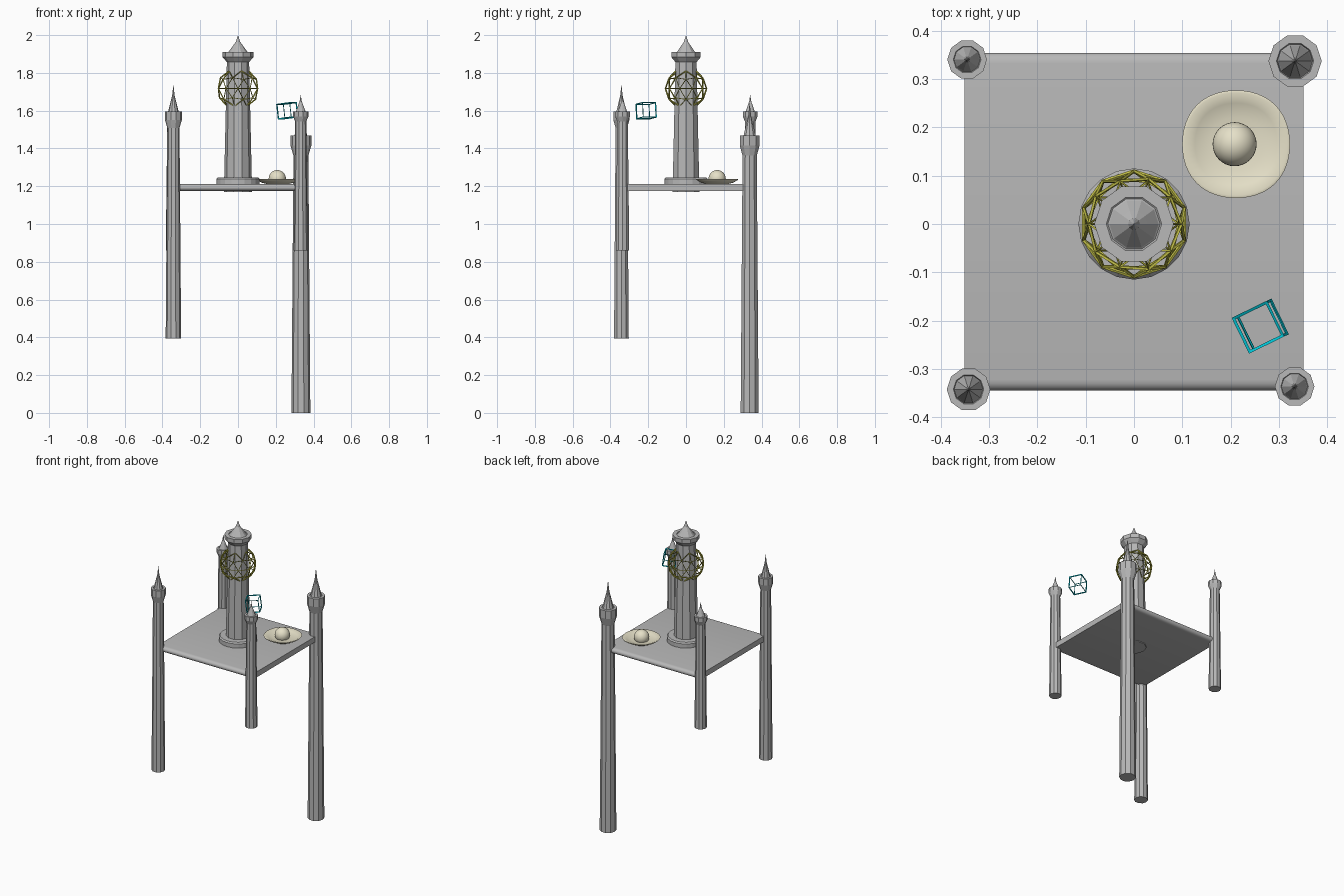
import bpy, bmesh, math

if "Cube" in bpy.data.objects:
    bpy.data.objects.remove(bpy.data.objects["Cube"])


def material(name, rgb):
    m = bpy.data.materials.new(name)
    m.diffuse_color = (*rgb, 1)
    m.use_nodes = True
    m.node_tree.nodes["Principled BSDF"].inputs["Base Color"].default_value = m.diffuse_color
    return m


STONE = material("grey stone", (0.48, 0.48, 0.48))
CREAM = material("cream", (0.79, 0.75, 0.58))
OLIVE = material("olive yellow", (0.52, 0.50, 0.06))
CYAN = material("cyan", (0.0, 0.52, 0.62))


def finish(name, bm, mat, smooth=None):
    bmesh.ops.recalc_face_normals(bm, faces=bm.faces)
    me = bpy.data.meshes.new(name)
    bm.to_mesh(me)
    bm.free()
    ob = bpy.data.objects.new(name, me)
    bpy.context.collection.objects.link(ob)
    me.materials.append(mat)
    if smooth:
        bpy.context.view_layer.objects.active = ob
        ob.select_set(True)
        bpy.ops.object.shade_smooth_by_angle(angle=math.radians(smooth))
        ob.select_set(False)
    return ob


def lathe(name, profile, centre, mat, sides=10, smooth=None, square=0.0):
    """Revolve (radius, z) points; 'square' pushes the diagonals outward."""
    bm = bmesh.new()
    cx, cy = centre
    rings = []
    for r, z in profile:
        if r == 0:
            rings.append([bm.verts.new((cx, cy, z))] * sides)
            continue
        ring = []
        for i in range(sides):
            a = math.tau * i / sides
            k = r * (1 + square * (1 - math.cos(4 * a)))
            ring.append(bm.verts.new((cx + k * math.cos(a), cy + k * math.sin(a), z)))
        rings.append(ring)
    for lo, hi in zip(rings, rings[1:]):
        for i in range(sides):
            j = (i + 1) % sides
            quad = [lo[i], lo[j], hi[j], hi[i]]
            bm.faces.new(list(dict.fromkeys(quad)))
    return finish(name, bm, mat, smooth)


# one tower shape: (fraction of parapet radius, fraction of height)
TOWER = [(0, 0), (0.91, 0), (0.72, 0.828), (1.0, 0.86), (1.0, 0.892),
         (0.70, 0.892), (0.66, 0.889), (0.62, 0.892),
         (0.34, 0.93), (0.15, 0.955), (0, 1)]


def tower(name, x, y, bottom, top, radius):
    lathe(name, [(r * radius, bottom + t * (top - bottom)) for r, t in TOWER],
          (x, y), STONE)


tower("front_left_tower", -0.342, -0.342, 0.395, 1.74, 0.045)
tower("front_right_tower", 0.332, -0.336, 0.86, 1.685, 0.041)
tower("back_left_tower", -0.345, 0.340, 0.86, 1.685, 0.041)
tower("back_right_tower", 0.333, 0.337, 0.0, 1.645, 0.055)
tower("central_tower", 0, 0, 1.17, 2.0, 0.082)

# round foot of the central tower
lathe("tower_foot", [(0, 1.19), (0.115, 1.19), (0.115, 1.238), (0.108, 1.246), (0, 1.246)],
      (0, 0), STONE, sides=20)

# platform slab with rounded front and back edges
bm = bmesh.new()
outline = []
for i in range(9):
    a = -math.pi / 2 + math.pi * i / 8
    outline.append((0.332 + 0.022 * math.cos(a), 1.193 + 0.018 * math.sin(a)))
for i in range(9):
    a = math.pi / 2 + math.pi * i / 8
    outline.append((-0.322 + 0.022 * math.cos(a), 1.193 + 0.018 * math.sin(a)))
face = bm.faces.new([bm.verts.new((-0.35, y, z)) for y, z in outline])
ext = bmesh.ops.extrude_face_region(bm, geom=[face])
bmesh.ops.translate(bm, vec=(0.70, 0, 0),
                    verts=[v for v in ext["geom"] if isinstance(v, bmesh.types.BMVert)])
finish("platform", bm, STONE, smooth=40)

# cream saucer with a dome in the middle
lathe("saucer", [(0, 1.211), (0.055, 1.211), (0.085, 1.219), (0.108, 1.232), (0.1115, 1.237),
                 (0.106, 1.239), (0.085, 1.229), (0.055, 1.221), (0, 1.220)],
      (0.211, 0.165), CREAM, sides=48, smooth=60, square=0.015)
dome = [(0.0455 * math.cos(a), 1.240 + 0.0455 * math.sin(a))
        for a in (math.radians(d) for d in range(-30, 90, 10))]
lathe("dome", dome + [(0, 1.2855)], (0.208, 0.165), CREAM, sides=32, smooth=60)


def wire(ob, thickness):
    mod = ob.modifiers.new("wire", 'WIREFRAME')
    mod.thickness = thickness
    mod.offset = 0
    mod.use_even_offset = False


# wire globe around the tower
bm = bmesh.new()
bmesh.ops.create_icosphere(bm, subdivisions=2, radius=0.109)
globe = finish("wire_globe", bm, OLIVE)
globe.location = (0, 0, 1.717)
wire(globe, 0.008)

# floating tilted wire cube
bm = bmesh.new()
bmesh.ops.create_cube(bm, size=0.077)
cube = finish("wire_cube", bm, CYAN)
cube.location = (0.261, -0.211, 1.60)
cube.rotation_euler = (0, math.radians(-7), math.radians(26))
wire(cube, 0.009)
